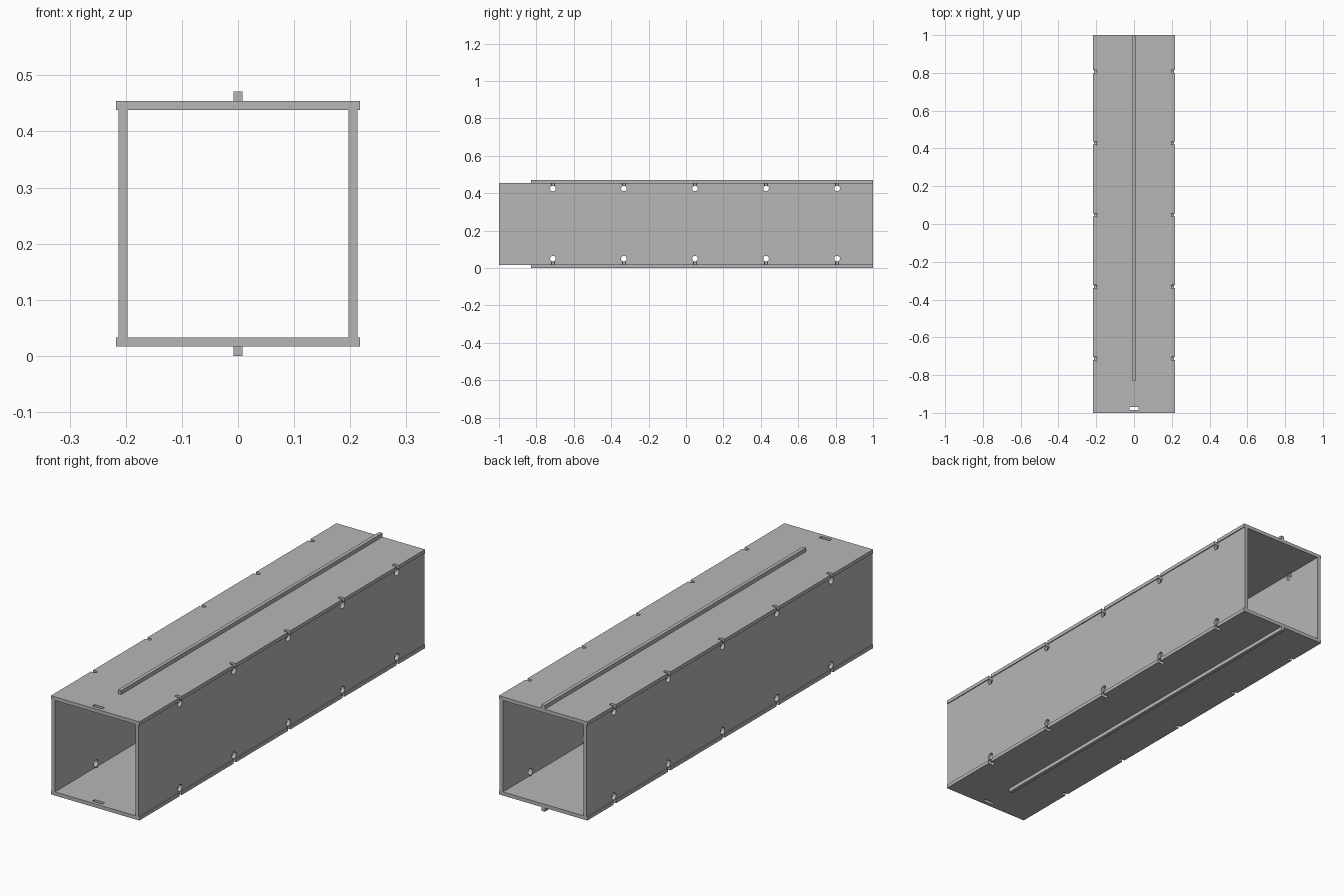
import bpy, bmesh
from mathutils import Matrix, Vector

cube = bpy.data.objects.get("Cube")
if cube:
    bpy.data.objects.remove(cube, do_unlink=True)

gray = bpy.data.materials.new("plain gray")
gray.use_nodes = True
gray.diffuse_color = (0.47, 0.47, 0.47, 1)
gray.node_tree.nodes["Principled BSDF"].inputs["Base Color"].default_value = (0.47, 0.47, 0.47, 1)


def add_box(bm, x, y, z):
    lo, hi = Vector((x[0], y[0], z[0])), Vector((x[1], y[1], z[1]))
    size = Matrix.Diagonal((*(hi - lo), 1))
    bmesh.ops.create_cube(bm, size=1, matrix=Matrix.Translation((lo + hi) / 2) @ size)


def add_rod(bm, center, radius, depth, axis):
    turn = Vector((0, 0, 1)).rotation_difference(Vector(axis)).to_matrix().to_4x4()
    bmesh.ops.create_cone(bm, cap_ends=True, segments=24, radius1=radius, radius2=radius,
                          depth=depth, matrix=Matrix.Translation(center) @ turn)


def make_object(name, bm):
    mesh = bpy.data.meshes.new(name)
    bm.to_mesh(mesh)
    bm.free()
    mesh.materials.append(gray)
    obj = bpy.data.objects.new(name, mesh)
    bpy.context.collection.objects.link(obj)
    return obj


def box_object(name, x, y, z):
    bm = bmesh.new()
    add_box(bm, x, y, z)
    return make_object(name, bm)


def cut(obj, cutters):
    for cutter in cutters:
        cutter.hide_render = True
        mod = obj.modifiers.new("cut", 'BOOLEAN')
        mod.operation, mod.solver, mod.object = 'DIFFERENCE', 'EXACT', cutter
    bpy.context.view_layer.objects.active = obj
    for mod in list(obj.modifiers):
        bpy.ops.object.modifier_apply(modifier=mod.name)
    for cutter in cutters:
        bpy.data.objects.remove(cutter, do_unlink=True)


HALF = 0.217
MID = 0.2355
bolt_rows = [-0.712 + 0.38 * i for i in range(5)]

for name, side in (("top", 1), ("bottom", -1)):
    def span(a, b):
        return sorted((MID + side * a, MID + side * b))

    # Wide plate with edge notches and one slot near the front
    plate = box_object(name + "_plate", (-HALF, HALF), (-1, 1), span(0.2025, 0.2185))
    ends, notches = bmesh.new(), bmesh.new()
    add_box(notches, (-0.025, 0.025), (-0.984, -0.968), span(0.18, 0.24))
    for y in bolt_rows:
        for s in (-1, 1):
            add_box(notches, sorted((s * 0.2, s * 0.24)), (y - 0.008, y + 0.008), span(0.18, 0.24))
            add_rod(ends, (s * 0.2, y, MID + side * 0.21), 0.008, 0.06, (0, 0, 1))
    cut(plate, [make_object("notch_cutter", notches), make_object("notch_end_cutter", ends)])

    # Long guide rail on the outside of the plate
    box_object(name + "_rail", (-0.008, 0.008), (-0.83, 1), span(0.2185, 0.2355))

for name, s in (("left", 1), ("right", -1)):
    # Side wall with two rows of bolt holes
    wall = box_object(name + "_wall", sorted((s * 0.197, s * 0.213)), (-1, 1),
                      (MID - 0.2025, MID + 0.2025))
    holes = bmesh.new()
    for y in bolt_rows:
        for z in (0.05, 0.425):
            add_rod(holes, (s * 0.205, y, z), 0.015, 0.06, (1, 0, 0))
    cut(wall, [make_object("hole_cutter", holes)])
